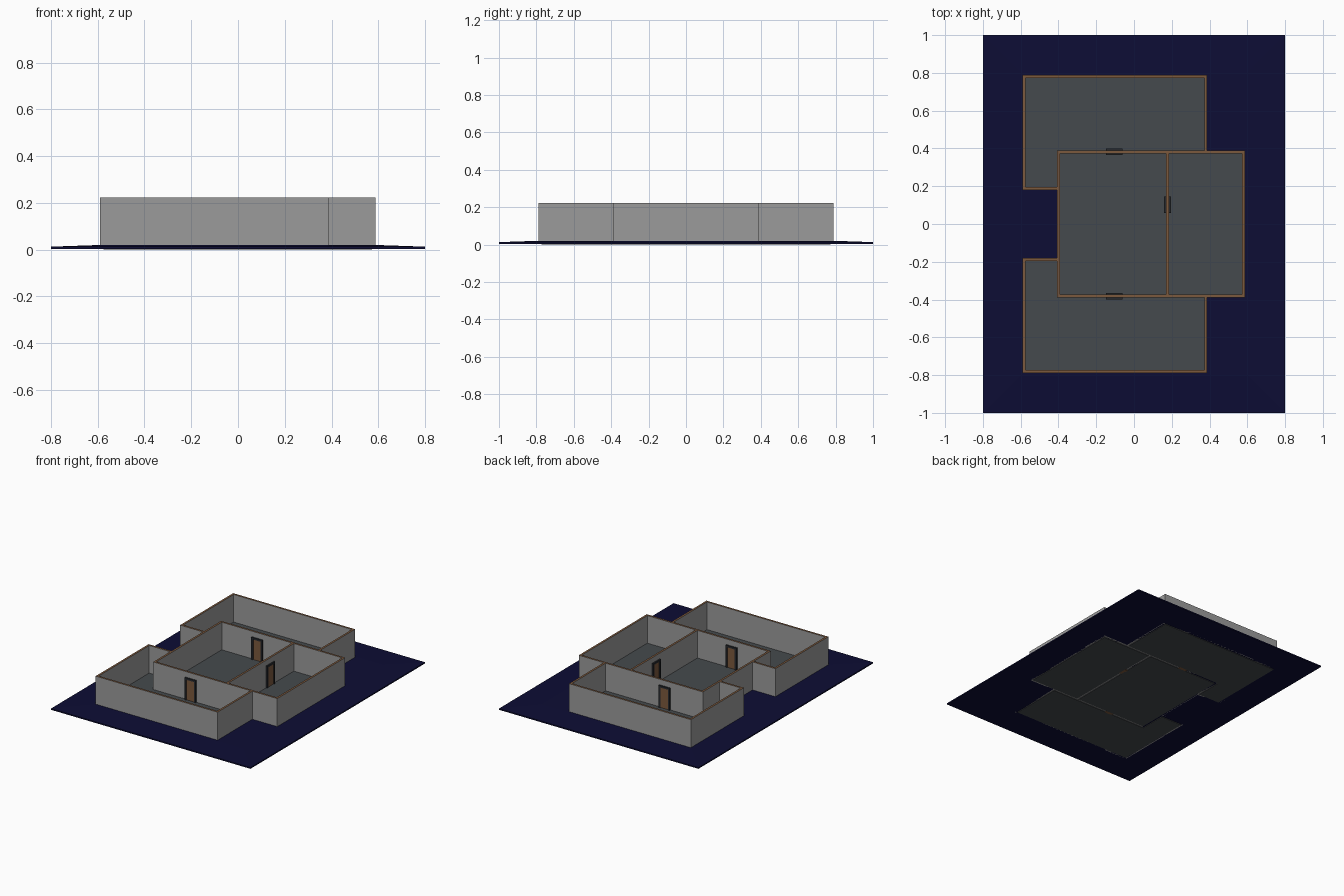
import bpy, bmesh

if "Cube" in bpy.data.objects:
    bpy.data.objects.remove(bpy.data.objects["Cube"])

def mat(name, c):
    m = bpy.data.materials.new(name)
    m.diffuse_color = (*c, 1)
    m.use_nodes = True
    m.node_tree.nodes["Principled BSDF"].inputs["Base Color"].default_value = m.diffuse_color
    return m

NAVY = mat("navy ground", (0.004, 0.004, 0.035))
GREY = mat("wall grey", (0.33, 0.33, 0.33))
BROWN = mat("wood brown", (0.2, 0.1, 0.048))
FLOOR = mat("slate floor", (0.06, 0.068, 0.074))
DARK = mat("dark frame", (0.02, 0.023, 0.028))

def finish(name, bm, mats):
    bmesh.ops.remove_doubles(bm, verts=bm.verts, dist=1e-5)
    bmesh.ops.recalc_face_normals(bm, faces=bm.faces)
    me = bpy.data.meshes.new(name)
    bm.to_mesh(me)
    bm.free()
    for m in mats:
        me.materials.append(m)
    ob = bpy.data.objects.new(name, me)
    bpy.context.collection.objects.link(ob)
    return ob

def plan(name, z0, z1, mats, add, cut=()):
    """Extrude the union of add rectangles minus cut rectangles (x0, x1, y0, y1)."""
    rs = list(add) + list(cut)
    xs = sorted({round(v, 4) for r in rs for v in r[:2]})
    ys = sorted({round(v, 4) for r in rs for v in r[2:]})
    def hit(i, j, group):
        x, y = (xs[i] + xs[i + 1]) / 2, (ys[j] + ys[j + 1]) / 2
        return any(a < x < b and c < y < d for a, b, c, d in group)
    cells = {(i, j) for i in range(len(xs) - 1) for j in range(len(ys) - 1)
             if hit(i, j, add) and not hit(i, j, cut)}
    bm = bmesh.new()
    def face(pts, top=False):
        f = bm.faces.new([bm.verts.new(p) for p in pts])
        f.material_index = len(mats) - 1 if top else 0
    for i, j in cells:
        c = [(xs[i], ys[j]), (xs[i + 1], ys[j]), (xs[i + 1], ys[j + 1]), (xs[i], ys[j + 1])]
        face([(*p, z1) for p in c], True)
        face([(*p, z0) for p in reversed(c)])
        for k, (di, dj) in enumerate([(0, -1), (1, 0), (0, 1), (-1, 0)]):
            if (i + di, j + dj) not in cells:
                a, b = c[k], c[(k + 1) % 4]
                face([(*a, z0), (*b, z0), (*b, z1), (*a, z1)])
    return finish(name, bm, mats)

# ground slab with gently sloping margin
bm = bmesh.new()
rings = [[bm.verts.new((sx * x, sy * y, z)) for sx, sy in ((-1, -1), (1, -1), (1, 1), (-1, 1))]
         for x, y, z in ((.8, 1, .004), (.8, 1, .013), (.6, .8, .02))]
bm.faces.new(rings[0])
bm.faces.new(rings[2])
for a, b in zip(rings, rings[1:]):
    for k in range(4):
        bm.faces.new((a[k], a[(k + 1) % 4], b[(k + 1) % 4], b[k]))
finish("ground", bm, [NAVY])

# walls as centre lines, thickened
T = 0.0075
lines = [(-.4, .58, .382, .382), (-.4, .58, -.382, -.382),       # central block
         (-.4, -.4, -.382, .382), (.58, .58, -.382, .382),
         (.178, .178, -.382, .382)]                              # partition
for s in (1, -1):                                                # two side wings
    lines += [(-.583, .38, s * .78, s * .78), (-.583, -.4, s * .188, s * .188)]
    for x, y in ((-.583, .188), (.38, .382)):
        lines.append((x, x, *sorted((s * y, s * .78))))
walls = [(a - T, b + T, c - T, d + T) for a, b, c, d in lines]
plan("walls", .004, .223, [GREY, BROWN], walls)

# room floors fill the space between the walls
rooms = [(-.4, .58, -.382, .382)]
for s in (1, -1):
    rooms += [(-.583, .38, *sorted((s * .382, s * .78))),
              (-.583, -.4, *sorted((s * .188, s * .382)))]
plan("floors", 0, .023, [FLOOR], rooms, walls)

# doors: leaf and three-piece frame
def door(name, cx, cy, along_x):
    def part(label, u0, u1, h, z0, z1, m):
        r = (cx + u0, cx + u1, cy - h, cy + h) if along_x else (cx - h, cx + h, cy + u0, cy + u1)
        plan(name + label, z0, z1, [m], [r])
    part("_leaf", -.031, .031, .013, 0, .17, BROWN)
    part("_frame_left", -.044, -.031, .018, .004, .17, DARK)
    part("_frame_right", .031, .044, .018, .004, .17, DARK)
    part("_frame_top", -.044, .044, .018, .17, .183, DARK)

door("back_door", -.105, .382, True)
door("front_door", -.105, -.382, True)
door("partition_door", .178, .102, False)
